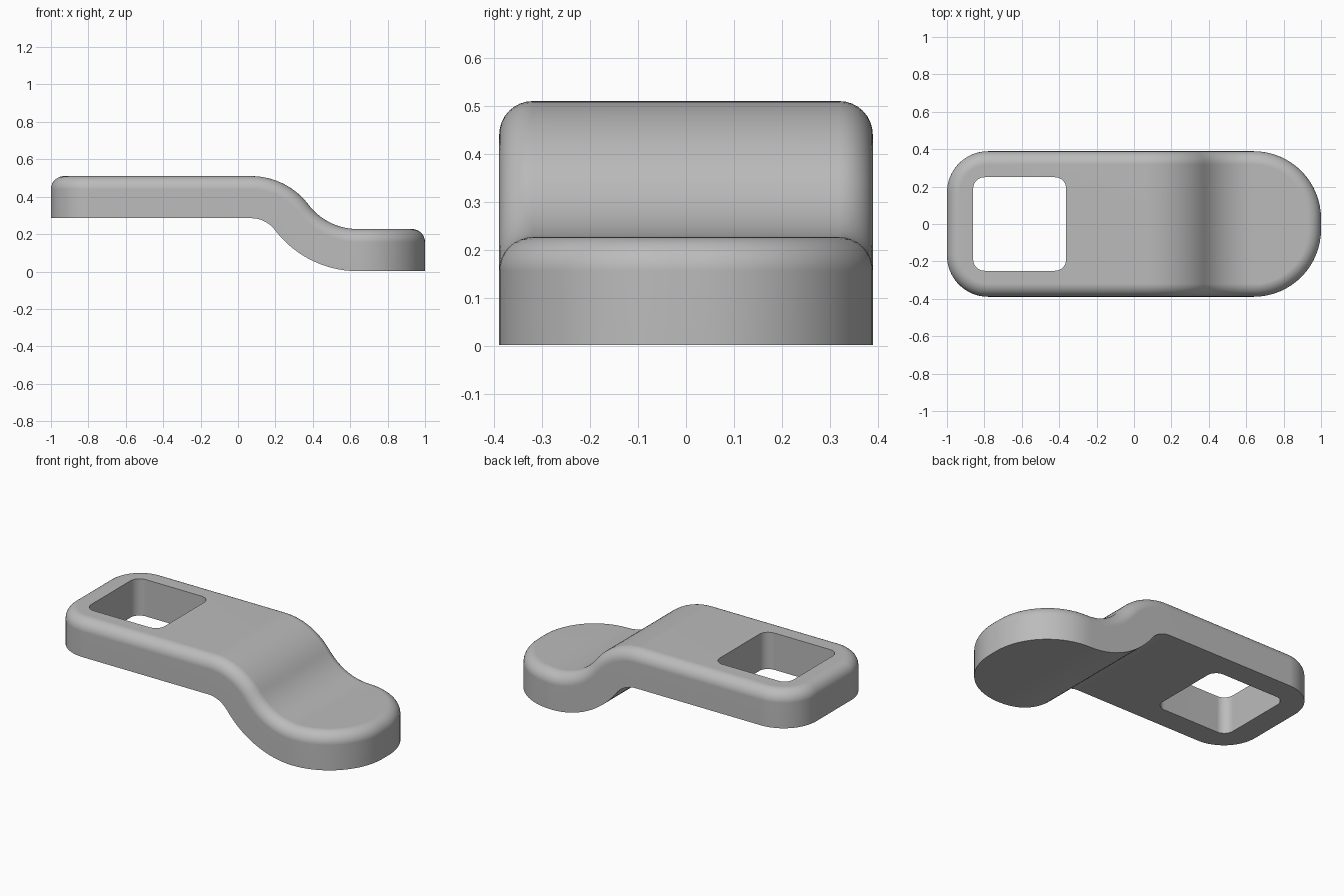
import bpy, bmesh, math
from mathutils import Vector

if "Cube" in bpy.data.objects:
    bpy.data.objects.remove(bpy.data.objects["Cube"])

HALF, TOP, THICK, FILLET = 0.389, 0.51, 0.225, 0.07
X1, X2, DROP = 0.07, 0.64, 0.283          # start / end of the S-bend and its height
ANGLE = 2 * math.atan(DROP / (X2 - X1))
RSUM = (X2 - X1) / math.sin(ANGLE)
R1 = 0.385                                # convex radius on the top face
R2 = RSUM - R1                            # concave radius on the top face
XM = X1 + R1 * math.sin(ANGLE)


def rounded_outline(x0, x1, h, r_left, r_right, n):
    pts = []
    for cx, cy, r, start in ((x1 - r_right, h - r_right, r_right, 0),
                             (x0 + r_left, h - r_left, r_left, 90),
                             (x0 + r_left, r_left - h, r_left, 180),
                             (x1 - r_right, r_right - h, r_right, 270)):
        for i in range(n + 1):
            a = math.radians(start + 90 * i / n)
            pts.append((cx + r * math.cos(a), cy + r * math.sin(a)))
    return pts


def slab(pts, z0, z1):
    bm = bmesh.new()
    face = bm.faces.new([bm.verts.new((x, y, z0)) for x, y in pts])
    ext = bmesh.ops.extrude_face_region(bm, geom=[face])
    top = [v for v in ext["geom"] if isinstance(v, bmesh.types.BMVert)]
    bmesh.ops.translate(bm, verts=top, vec=(0, 0, z1 - z0))
    bmesh.ops.recalc_face_normals(bm, faces=bm.faces)
    return bm


def to_object(bm, name):
    mesh = bpy.data.meshes.new(name)
    bm.to_mesh(mesh)
    bm.free()
    ob = bpy.data.objects.new(name, mesh)
    bpy.context.collection.objects.link(ob)
    return ob


def bend(co):
    """Carry a point of the flat slab (z = height relative to the top face) along the S-bend."""
    s, y, d = co
    if s <= X1:
        return Vector((s, y, TOP + d))
    if s >= X2:
        return Vector((s, y, TOP - DROP + d))
    if s <= XM:
        a = ANGLE * (s - X1) / (XM - X1)
        r = R1 + d
        return Vector((X1 + r * math.sin(a), y, TOP - R1 + r * math.cos(a)))
    a = ANGLE * (X2 - s) / (X2 - XM)
    r = R2 - d
    return Vector((X2 - r * math.sin(a), y, TOP - DROP + R2 - r * math.cos(a)))


# Flat plate with rounded ends and a filleted top rim
bm = slab(rounded_outline(-1, 1, HALF, 0.22, 0.36, 16), -THICK, 0)
rim = [e for e in bm.edges if all(v.co.z > -1e-5 for v in e.verts)]
bmesh.ops.bevel(bm, geom=rim, offset=FILLET, offset_type='OFFSET', segments=8,
                profile=0.5, affect='EDGES', clamp_overlap=False)

# Slice across the bend, then shape it
N = 14
cuts = [X1 + (XM - X1) * i / N for i in range(N)] + [XM + (X2 - XM) * i / N for i in range(N + 1)]
for x in cuts:
    bmesh.ops.bisect_plane(bm, geom=bm.verts[:] + bm.edges[:] + bm.faces[:],
                           plane_co=(x, 0, 0), plane_no=(1, 0, 0), dist=1e-5)
for v in bm.verts:
    v.co = bend(v.co)
lever = to_object(bm, "bent_lever")

# Rounded rectangular window cut through the raised end
cutter = to_object(slab(rounded_outline(-0.86, -0.363, 0.25, 0.06, 0.06, 8), 0.1, 0.8), "window_cutter")
cutter.hide_render = True
mod = lever.modifiers.new("window", 'BOOLEAN')
mod.operation, mod.solver, mod.object = 'DIFFERENCE', 'EXACT', cutter
bpy.context.view_layer.objects.active = lever
lever.select_set(True)
bpy.ops.object.modifier_apply(modifier=mod.name)
bpy.data.objects.remove(cutter)

# Grey finish, smooth with sharp lower and window edges
grey = bpy.data.materials.new("plain grey")
grey.diffuse_color = (0.5, 0.5, 0.5, 1)
grey.use_nodes = True
grey.node_tree.nodes["Principled BSDF"].inputs["Base Color"].default_value = grey.diffuse_color
lever.data.materials.clear()
lever.data.materials.append(grey)
bpy.ops.object.shade_smooth_by_angle(angle=math.radians(35))
weighted = lever.modifiers.new("clean_normals", 'WEIGHTED_NORMAL')
weighted.keep_sharp = True
